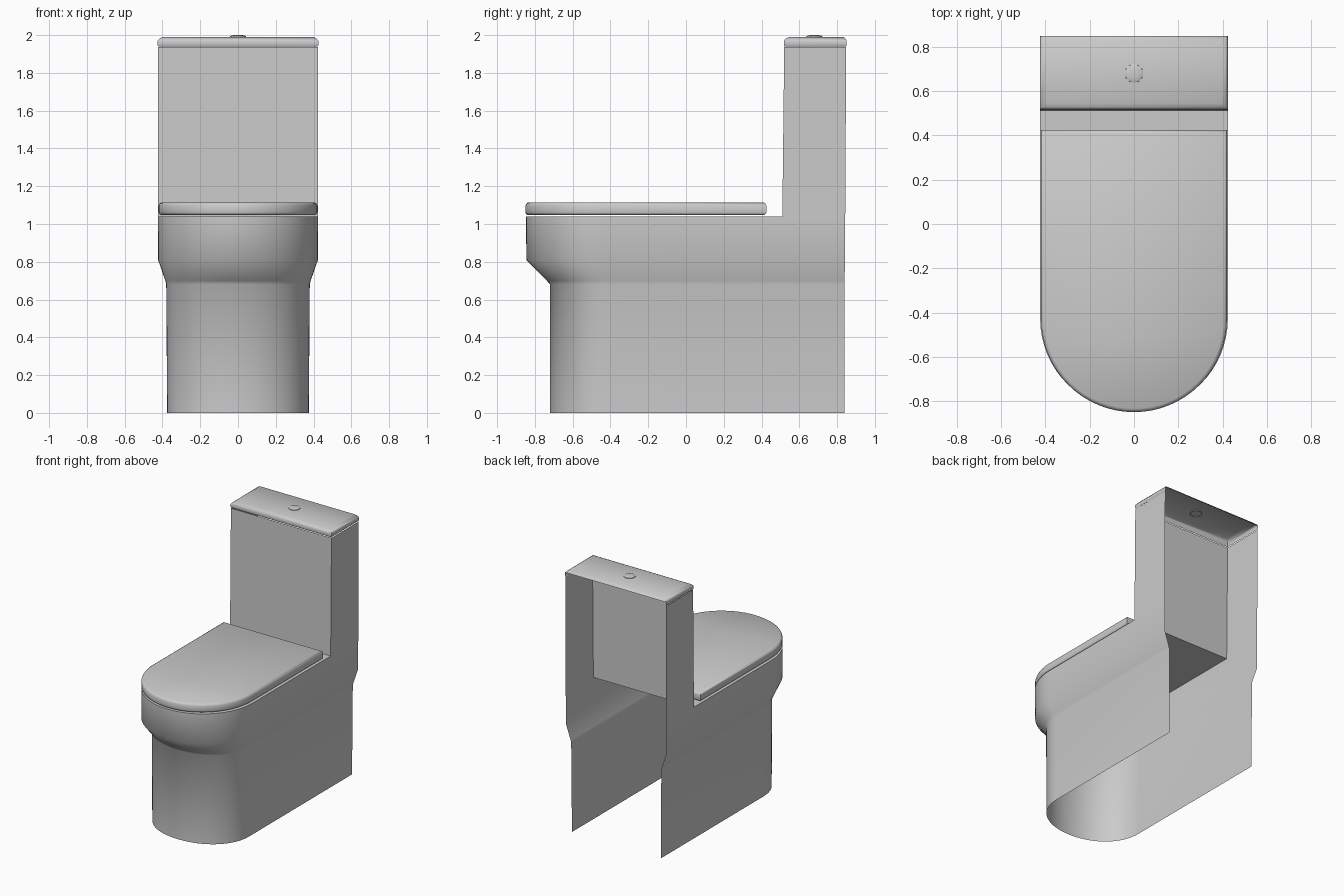
import bpy, bmesh, math

if "Cube" in bpy.data.objects:
    bpy.data.objects.remove(bpy.data.objects["Cube"])

ARC = 32


def u_outline(w, front, start, back, power=2.0, mid=None):
    """U-shaped outline: straight sides from the back, rounded front."""
    sides = [back] if mid is None else [back, mid]
    pts = [(w, y) for y in sides]
    for i in range(ARC + 1):
        a = math.pi * i / ARC
        c, s = math.cos(a), math.sin(a)
        x = math.copysign(abs(c) ** (2 / power), c) * w
        pts.append((x, start - (start - front) * abs(s) ** (2 / power)))
    return pts + [(-w, y) for y in reversed(sides)]


def loft(bm, rings, closed):
    """Skin a list of (outline, z) rings; returns the vertex rings."""
    loops = [[bm.verts.new((x, y, z)) for x, y in pts] for pts, z in rings]
    n = len(loops[0])
    for a, b in zip(loops, loops[1:]):
        for i in range(n if closed else n - 1):
            j = (i + 1) % n
            bm.faces.new((a[i], a[j], b[j], b[i]))
    return loops


def finish(bm, name, angle=50):
    bmesh.ops.recalc_face_normals(bm, faces=bm.faces)
    mesh = bpy.data.meshes.new(name)
    bm.to_mesh(mesh)
    bm.free()
    obj = bpy.data.objects.new(name, mesh)
    bpy.context.collection.objects.link(obj)
    bpy.ops.object.select_all(action='DESELECT')
    obj.select_set(True)
    bpy.context.view_layer.objects.active = obj
    bpy.ops.object.shade_smooth_by_angle(angle=math.radians(angle))
    return obj


# Body and tank: one thin shell, open at the back, underneath and at the top
bm = bmesh.new()
body_levels = [  # z, half width, front, arc start, back, roundness
    (0.00, 0.375, -0.72, -0.40, 0.838, 2.1),
    (0.68, 0.380, -0.72, -0.40, 0.840, 2.1),
    (0.70, 0.385, -0.737, -0.405, 0.840, 2.1),
    (0.81, 0.423, -0.845, -0.43, 0.841, 2.0),
    (1.04, 0.424, -0.847, -0.43, 0.843, 2.0),
]
loops = loft(bm, [(u_outline(w, f, s, b, p, 0.51), z)
                  for z, w, f, s, b, p in body_levels], False)
top = loops[-1]
bm.faces.new(top[1:-1])
tank_base = [top[0], top[1], top[-2], top[-1]]
tank_top = [bm.verts.new((x, y, 1.937)) for x, y in
            ((0.424, 0.848), (0.424, 0.52), (-0.424, 0.52), (-0.424, 0.848))]
for i in range(3):
    bm.faces.new((tank_base[i], tank_base[i + 1], tank_top[i + 1], tank_top[i]))
finish(bm, "body_and_tank")

# Seat cover: closed slab with softened rims
bm = bmesh.new()
seat_levels = [(1.048, 0.010), (1.055, 0.002), (1.062, 0.0), (1.098, 0.0),
               (1.108, 0.005), (1.115, 0.016)]
loops = loft(bm, [(u_outline(0.42 - d, -0.85 + d, -0.43, 0.425 - d), z)
                  for z, d in seat_levels], True)
bm.faces.new(loops[0])
bm.faces.new(loops[-1])
finish(bm, "seat_cover")

# Tank lid: hollow cap with chamfered top, open at the back and below
bm = bmesh.new()
rings = []
for z, d in [(1.940, 0.004), (1.946, 0.0), (1.970, 0.0), (1.982, 0.010), (1.991, 0.028)]:
    w, f, b = 0.425 - d, 0.518 + d, 0.85 - d * 0.6
    rings.append(([(w, b), (w, f), (-w, f), (-w, b)], z))
loops = loft(bm, rings, False)
for a, b in zip(loops[2:], loops[3:]):
    bm.faces.new((a[3], a[0], b[0], b[3]))
bm.faces.new(loops[-1])
finish(bm, "tank_lid")

# Flush button: low domed disc
bm = bmesh.new()
disc = [(1.985, 0.042), (1.995, 0.041), (1.998, 0.034), (2.0, 0.02)]
loops = loft(bm, [([(r * math.cos(math.tau * i / 24), 0.68 + r * math.sin(math.tau * i / 24))
                    for i in range(24)], z) for z, r in disc], True)
bm.faces.new(loops[-1])
finish(bm, "flush_button")
